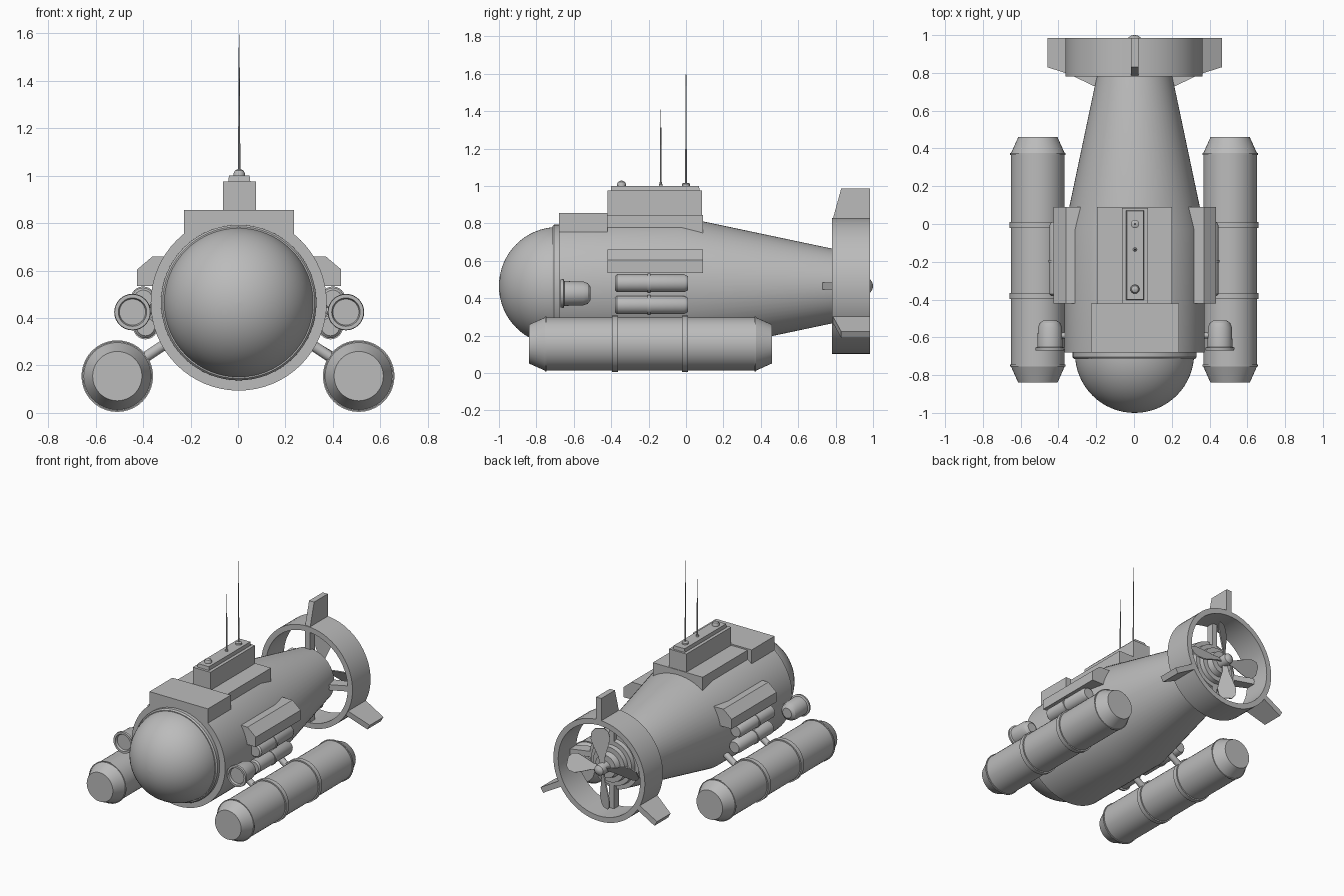
import bpy, bmesh
from math import sin, cos, pi, radians
from mathutils import Matrix, Vector

if "Cube" in bpy.data.objects:
    bpy.data.objects.remove(bpy.data.objects["Cube"])

GREY = (0.5, 0.5, 0.5, 1)
mat = bpy.data.materials.new("grey_paint")
mat.use_nodes = True
mat.diffuse_color = GREY
mat.node_tree.nodes["Principled BSDF"].inputs["Base Color"].default_value = GREY

HULL_Z = 0.465
AXIS = Vector((0.003, 0, HULL_Z))


def finish(name, bm, smooth=True):
    bmesh.ops.recalc_face_normals(bm, faces=bm.faces)
    me = bpy.data.meshes.new(name)
    bm.to_mesh(me)
    bm.free()
    ob = bpy.data.objects.new(name, me)
    bpy.context.collection.objects.link(ob)
    me.materials.append(mat)
    if smooth:
        bpy.ops.object.select_all(action='DESELECT')
        ob.select_set(True)
        bpy.context.view_layer.objects.active = ob
        bpy.ops.object.shade_smooth_by_angle(angle=radians(30))
    return ob


def lathe(name, profile, loc, seg=32, axis='Y', closed=False):
    """Spin (along, radius) points round an axis; ends are capped unless the profile is closed."""
    bm = bmesh.new()
    rings = []
    for a, r in profile:
        ring = []
        for i in range(seg):
            c, s = r * cos(2 * pi * i / seg), r * sin(2 * pi * i / seg)
            ring.append(bm.verts.new(Vector(loc) + Vector((c, a, s) if axis == 'Y' else (c, s, a))))
        rings.append(ring)
    pairs = list(zip(rings, rings[1:]))
    if closed:
        pairs.append((rings[-1], rings[0]))
    for p, q in pairs:
        for i in range(seg):
            j = (i + 1) % seg
            bm.faces.new((p[i], p[j], q[j], q[i]))
    if not closed:
        bm.faces.new(rings[0])
        bm.faces.new(rings[-1])
    return finish(name, bm)


def prism(name, outline, offset, matrix=None):
    """Extrude a flat outline of 3D points by an offset vector."""
    bm = bmesh.new()
    face = bm.faces.new([bm.verts.new(p) for p in outline])
    out = bmesh.ops.extrude_face_region(bm, geom=[face])
    bmesh.ops.translate(bm, vec=offset, verts=[v for v in out['geom'] if isinstance(v, bmesh.types.BMVert)])
    if matrix:
        bm.transform(matrix)
    return finish(name, bm, False)


def box(name, x, y, z):
    return prism(name, [(x[0], y[0], z[0]), (x[1], y[0], z[0]), (x[1], y[1], z[0]), (x[0], y[1], z[0])],
                 (0, 0, z[1] - z[0]))


def rod(name, a, b, r):
    a, b = Vector(a), Vector(b)
    bm = bmesh.new()
    m = Matrix.Translation((a + b) / 2) @ (b - a).to_track_quat('Z', 'Y').to_matrix().to_4x4()
    bmesh.ops.create_cone(bm, cap_ends=True, segments=16, radius1=r, radius2=r, depth=(b - a).length, matrix=m)
    return finish(name, bm)


def around(angle):
    return Matrix.Translation(AXIS) @ Matrix.Rotation(radians(angle), 4, 'Y')


# Hull with stepped tail, collar and glass dome
lathe("hull", [(-.68, .32), (-.68, .371), (-.03, .371), (.78, .2), (.81, .195), (.81, .165), (.84, .16),
               (.84, .13), (.87, .125), (.87, .09), (.91, .08), (.91, .04)], AXIS, 64)
lathe("dome_collar", [(-.715, .31), (-.715, .32), (-.705, .328), (-.67, .328)], AXIS, 64)
lathe("dome", [(-.685 - .315 * cos(t * pi / 32), .315 * sin(t * pi / 32) + .0005) for t in range(17)], AXIS, 64)

# Deck plates and tower
box("front_deck", (-.227, .237), (-.68, -.42), (.6, .855))
box("rear_deck", (-.195, .2), (-.42, .09), (.6, .845))
tower = box("tower", (-.063, .074), (-.42, .085), (.8, 1.0))
for v in tower.data.vertices:
    if v.co.z > .95:
        v.co.x += .025 if v.co.x < 0 else -.025
        v.co.y += .02 if v.co.y < 0 else -.015
box("tower_base", (-.064, .075), (-.421, .086), (.8, .975))

# Tower fittings and antennas
for name, y, r, h, top in (("short_antenna", -.135, .01, .012, 1.41), ("long_antenna", 0, .022, .016, 1.595)):
    lathe(name + "_mount", [(.99, r), (1 + h * .7, r), (1 + h, r * .6)], (.005, y, 0), 16, 'Z')
    lathe(name, [(1, .0055), (1.2, .004), (top, .0015)], (.005, y, 0), 8, 'Z')
lathe("beacon", [(.99, .024), (1.01, .024), (1.022, .018), (1.028, .006)], (.005, -.345, 0), 16, 'Z')

# Equipment on each side
for side, s in (("left", 1), ("right", -1)):
    c = .005
    prism(side + "_side_box", [(c + s * x, -.42, z) for x, z in
                               ((.25, .66), (.365, .66), (.43, .605), (.43, .535), (.25, .535))], (0, .51, 0))
    for name, x, z in (("upper", .4, .48), ("lower", .39, .363)):
        lathe(f"{side}_{name}_tank", [(-.38, .038), (-.37, .048), (-.01, .048), (.01, .038)], (s * x, 0, z), 24)
        lathe(f"{side}_{name}_tank_band", [(-.205, .053), (-.19, .053)], (s * x, 0, z), 24)
        for y in (-.3, -.08):
            rod(f"{side}_{name}_tank_bracket", (s * .3, y, z), (s * x, y, z), .015)

    # Lamp with recessed lens
    lamp = (c + s * .45, 0, .425)
    lathe(side + "_lamp", [(-.655, .055), (-.67, .06), (-.67, .075), (-.655, .077), (-.65, .066), (-.55, .064),
                           (-.525, .055), (-.51, .035)], lamp, 32)
    rod(side + "_lamp_arm", (s * .33, -.59, .43), (s * .42, -.59, .43), .015)

    # Pontoon with rims, bands and struts
    pod = (s * .509, 0, .155)
    lathe(side + "_pontoon", [(-.84, .104), (-.755, .142), (-.755, .147), (-.745, .147), (-.745, .142),
                              (.365, .142), (.365, .147), (.375, .147), (.375, .142), (.46, .104)], pod, 40)
    for y in (-.38, -.005):
        lathe(side + "_pontoon_band", [(y - .016, .151), (y + .016, .151)], pod, 40)
        rod(side + "_pontoon_strut", (s * .24, y, .335), (s * .45, y, .195), .022)

# Propeller duct with fins and struts
lathe("duct", [(.78, .363), (.985, .363), (.985, .325), (.78, .325)], (0, 0, HULL_Z), 64, closed=True)
for a in (0, 120, 240):
    prism("duct_fin", [(-.02, y, z) for y, z in ((.78, .34), (.83, .522), (.985, .522), (.985, .34))],
          (.04, 0, 0), around(a))
for a in (90, 270):
    prism("side_duct_strut", [(-.02, y, z) for y, z in ((.73, .16), (.73, .215), (.79, .34), (.86, .34), (.8, .16))],
          (.04, 0, 0), around(a))
for a in (0, 180):
    prism("upright_duct_strut", [(-.02, y, z) for y, z in ((.785, .15), (.785, .34), (.84, .34), (.84, .15))],
          (.04, 0, 0), around(a))

# Propeller
lathe("propeller_hub", [(.88, .04), (.965, .04), (.985, .035), (.997, .018), (1.0, .005)], AXIS, 24)
half = [(.016, .02), (.022, .08), (.05, .16), (.064, .21), (.056, .255), (.03, .28)]
blade = half + [(-x, z) for x, z in reversed(half)]
for k in range(4):
    twist = around(90 * k + 5) @ Matrix.Translation((0, .94, 0)) @ Matrix.Rotation(radians(28), 4, 'Z')
    prism("propeller_blade", [(x, -.004, z) for x, z in blade], (0, .008, 0), twist)
